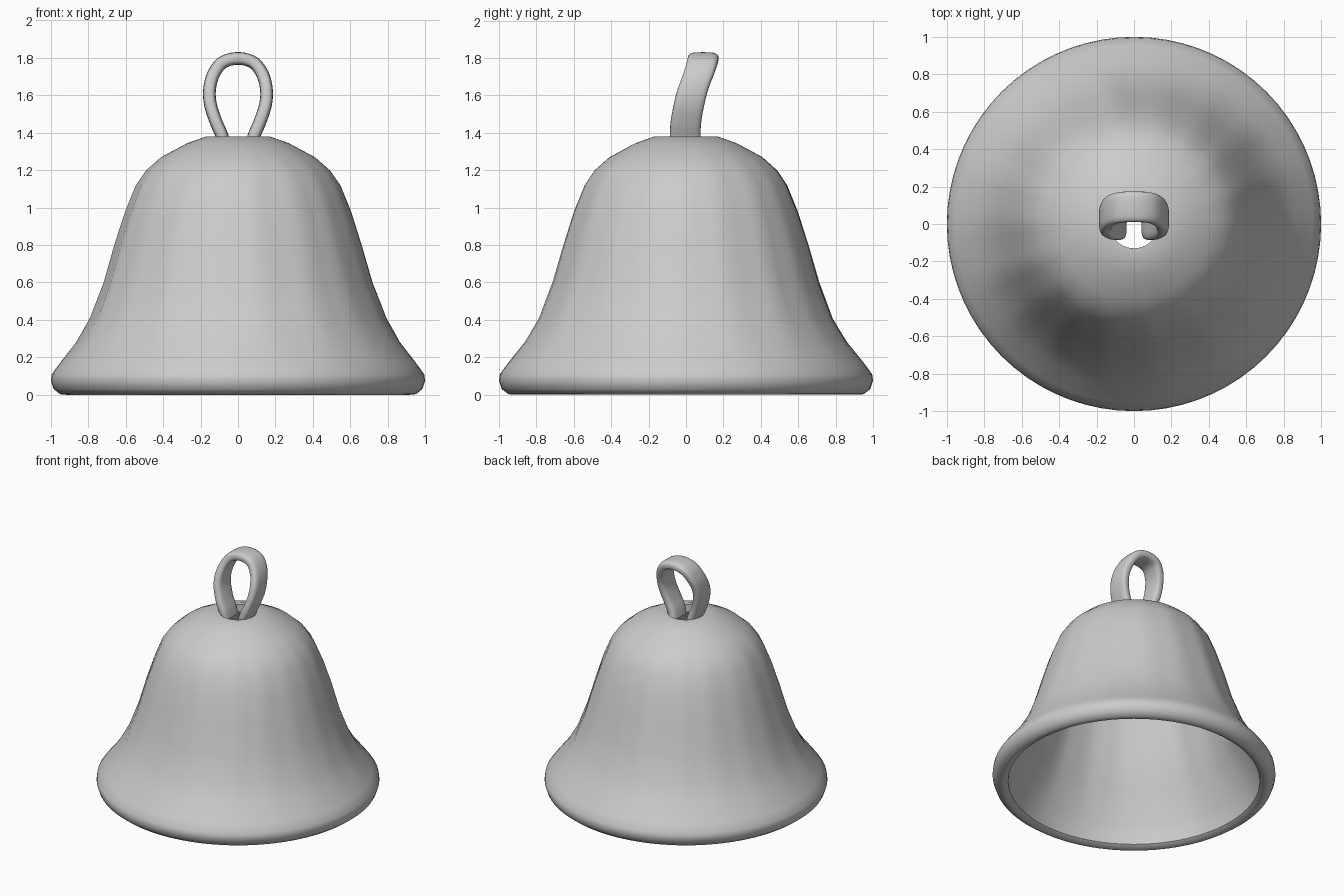
import bpy, bmesh, math, random
from mathutils import Vector

random.seed(4)
if "Cube" in bpy.data.objects:
    bpy.data.objects.remove(bpy.data.objects["Cube"])

grey = bpy.data.materials.new("plain grey")
grey.use_nodes = True
grey.diffuse_color = (0.6, 0.6, 0.6, 1)
grey.node_tree.nodes["Principled BSDF"].inputs["Base Color"].default_value = (0.6, 0.6, 0.6, 1)


def finish(bm, name, angle):
    bmesh.ops.recalc_face_normals(bm, faces=bm.faces)
    mesh = bpy.data.meshes.new(name)
    bm.to_mesh(mesh)
    bm.free()
    ob = bpy.data.objects.new(name, mesh)
    bpy.context.collection.objects.link(ob)
    mesh.materials.append(grey)
    bpy.ops.object.select_all(action='DESELECT')
    ob.select_set(True)
    bpy.context.view_layer.objects.active = ob
    bpy.ops.object.shade_smooth_by_angle(angle=math.radians(angle))
    return ob


def bridge(bm, a, b):
    n = len(a)
    for i in range(n):
        bm.faces.new((a[i], a[(i + 1) % n], b[(i + 1) % n], b[i]))


def spline(points, steps):
    # Catmull-Rom curve through the points
    pts = [Vector(p) for p in points]
    pts = [2 * pts[0] - pts[1]] + pts + [2 * pts[-1] - pts[-2]]
    out = []
    for a, b, c, d in zip(pts, pts[1:], pts[2:], pts[3:]):
        for k in range(steps):
            t = k / steps
            out.append(0.5 * (2 * b + (c - a) * t + (2 * a - 5 * b + 4 * c - d) * t**2
                              + (3 * b - a - 3 * c + d) * t**3))
    return out + [pts[-2]]


# Bell: hollow lathe, round at the rim and softly faceted up the wall
SEGMENTS, SIDES = 72, 18
outer = [(0.13, 1.38), (0.17, 1.38), (0.27, 1.345), (0.41, 1.27), (0.49, 1.2),
         (0.545, 1.12), (0.602, 0.98), (0.66, 0.8), (0.718, 0.6), (0.79, 0.41),
         (0.865, 0.28), (0.955, 0.165), (0.995, 0.11), (1.0, 0.075), (0.985, 0.03),
         (0.95, 0.003)]
inner = [(0.92, 0.0), (0.89, 0.02), (0.88, 0.07), (0.86, 0.16), (0.735, 0.4),
         (0.66, 0.6), (0.6, 0.8), (0.54, 0.98), (0.48, 1.1), (0.37, 1.21),
         (0.24, 1.29), (0.13, 1.32)]
corners = [2 * math.pi * (k + random.uniform(-0.15, 0.15)) / SIDES for k in range(SIDES)]
corners.append(corners[0] + 2 * math.pi)


def facet(angle):
    # distance of a chord between neighbouring corners, relative to the circle
    if angle < corners[0]:
        angle += 2 * math.pi
    for a, b in zip(corners, corners[1:]):
        if a <= angle <= b:
            return math.cos((b - a) / 2) / math.cos(angle - (a + b) / 2)
    return 1


bm = bmesh.new()
rings = []
for r, z in outer + inner:
    strength = min(max((z - 0.15) / 0.3, 0), 1) * min(max((1.36 - z) / 0.25, 0), 1)
    ring = []
    for i in range(SEGMENTS):
        a = 2 * math.pi * i / SEGMENTS
        rr = r * (1 + strength * (facet(a) - 0.993 + random.uniform(-0.002, 0.002)))
        ring.append(bm.verts.new((rr * math.cos(a), rr * math.sin(a), z)))
    rings.append(ring)
for a, b in zip(rings, rings[1:] + rings[:1]):
    bridge(bm, a, b)
finish(bm, "bell_body", 40)

# Hanging loop: a rounded band swept along a backward-leaning teardrop
half = [(0.072, 0, 1.33), (0.088, -0.004, 1.39), (0.118, 0, 1.46), (0.147, 0.016, 1.55),
        (0.152, 0.036, 1.63), (0.132, 0.066, 1.71), (0.083, 0.087, 1.775)]
path = spline(half + [(0, 0.092, 1.797)] + [(-x, y, z) for x, y, z in reversed(half)], 6)
WIDTH, THICK, AROUND = 0.082, 0.034, 24
bm = bmesh.new()
rings = []
for i, p in enumerate(path):
    t = path[min(i + 1, len(path) - 1)] - path[max(i - 1, 0)]
    normal = Vector((t.z, 0, -t.x)).normalized()
    ring = []
    for k in range(AROUND):
        a = 2 * math.pi * k / AROUND
        c, s = math.cos(a), math.sin(a)
        offset_y = math.copysign(abs(c) ** 0.6, c) * WIDTH
        offset_n = math.copysign(abs(s) ** 0.6, s) * THICK
        ring.append(bm.verts.new(p + Vector((0, offset_y, 0)) + normal * offset_n))
    rings.append(ring)
for a, b in zip(rings, rings[1:]):
    bridge(bm, a, b)
bm.faces.new(rings[0])
bm.faces.new(rings[-1])
finish(bm, "hanging_loop", 50)
